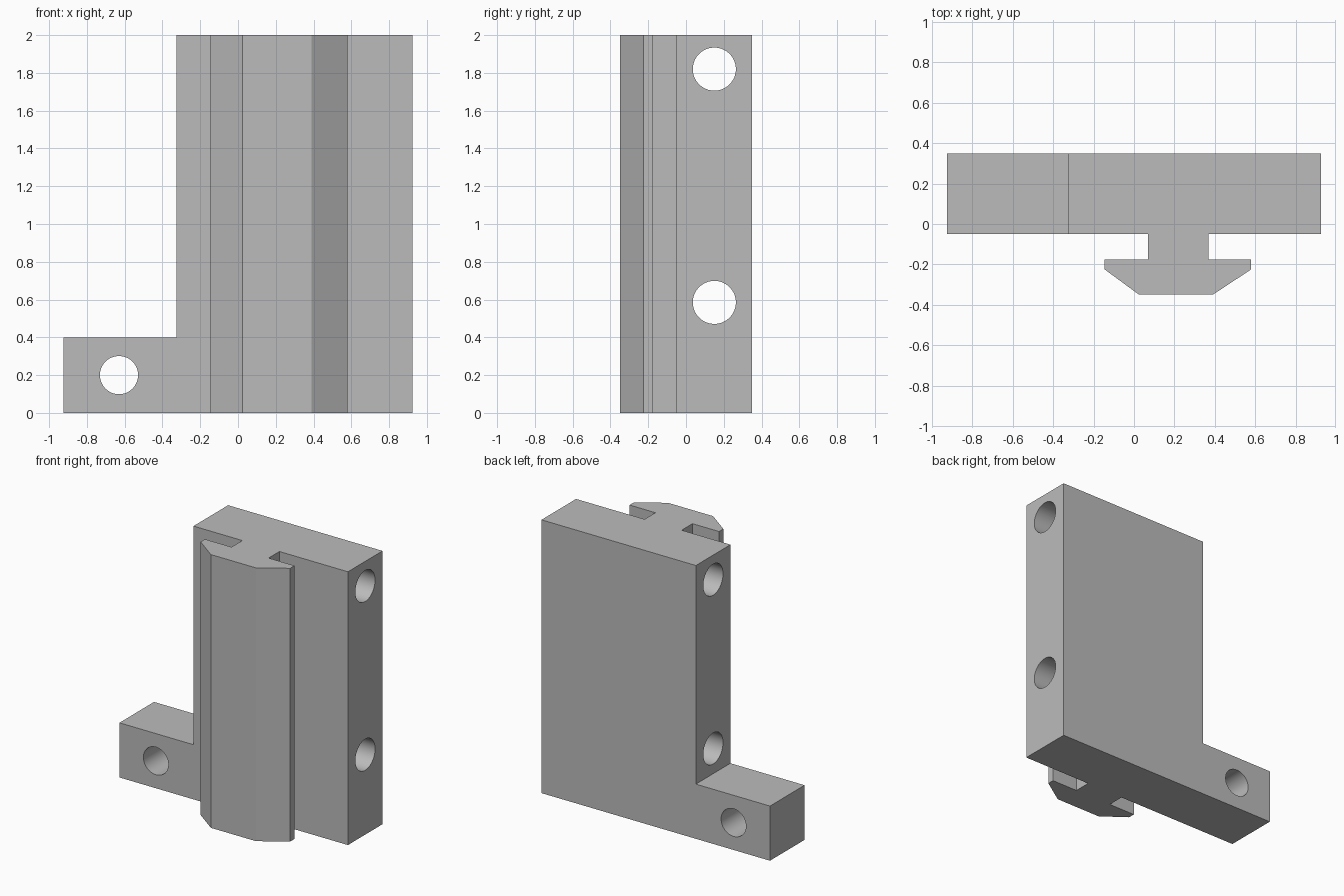
import bpy
import bmesh
import math
from mathutils import Vector

cube = bpy.data.objects.get("Cube")
if cube:
    bpy.data.objects.remove(cube, do_unlink=True)

grey = bpy.data.materials.new("light grey")
grey.use_nodes = True
colour = (0.5, 0.5, 0.5, 1.0)
grey.diffuse_color = colour
grey.node_tree.nodes["Principled BSDF"].inputs["Base Color"].default_value = colour


def prism(name, points, sweep):
    """Extrude a closed outline of 3D points along a vector."""
    bm = bmesh.new()
    face = bm.faces.new([bm.verts.new(p) for p in points])
    extruded = bmesh.ops.extrude_face_region(bm, geom=[face])["geom"]
    moved = [v for v in extruded if isinstance(v, bmesh.types.BMVert)]
    bmesh.ops.translate(bm, verts=moved, vec=sweep)
    bmesh.ops.recalc_face_normals(bm, faces=bm.faces)
    mesh = bpy.data.meshes.new(name)
    bm.to_mesh(mesh)
    bm.free()
    mesh.materials.append(grey)
    obj = bpy.data.objects.new(name, mesh)
    bpy.context.collection.objects.link(obj)
    return obj


def bore(name, centre, axis, radius):
    """Long round cutter along an axis."""
    bpy.ops.mesh.primitive_cylinder_add(vertices=64, radius=radius, depth=4, location=centre)
    obj = bpy.context.object
    obj.name = name
    obj.rotation_euler = Vector(axis).to_track_quat("Z", "Y").to_euler()
    obj.hide_render = True
    obj.data.materials.append(grey)
    return obj


def combine(target, other, operation):
    """Apply a boolean and discard the second object."""
    mod = target.modifiers.new(operation.lower(), "BOOLEAN")
    mod.operation = operation
    mod.solver = "EXACT"
    mod.object = other
    bpy.context.view_layer.objects.active = target
    bpy.ops.object.modifier_apply(modifier=mod.name)
    bpy.data.objects.remove(other, do_unlink=True)


# L-shaped plate with a foot at the lower right
outline = [(-0.925, 0), (0.925, 0), (0.925, 2), (-0.325, 2), (-0.325, 0.4), (-0.925, 0.4)]
bracket = prism("rail_bracket", [(x, -0.05, z) for x, z in outline], (0, 0.4, 0))

# T-shaped rail with chamfered front, rooted in the plate
section = [(0.07, 0), (0.07, -0.175), (-0.145, -0.175), (-0.145, -0.225), (0.025, -0.35),
           (0.39, -0.35), (0.58, -0.225), (0.58, -0.175), (0.37, -0.175), (0.37, 0)]
rail = prism("front_rail", [(x, y, 0) for x, y in section], (0, 0, 2))
combine(bracket, rail, "UNION")

# Two holes across the plate and one through the foot
for height in (0.585, 1.82):
    combine(bracket, bore("cross_hole", (0, 0.15, height), (1, 0, 0), 0.114), "DIFFERENCE")
combine(bracket, bore("foot_hole", (-0.63, 0, 0.2), (0, 1, 0), 0.101), "DIFFERENCE")

# Smooth bores, crisp edges
bpy.ops.object.select_all(action="DESELECT")
bracket.select_set(True)
bpy.context.view_layer.objects.active = bracket
bpy.ops.object.shade_smooth_by_angle(angle=math.radians(20))
